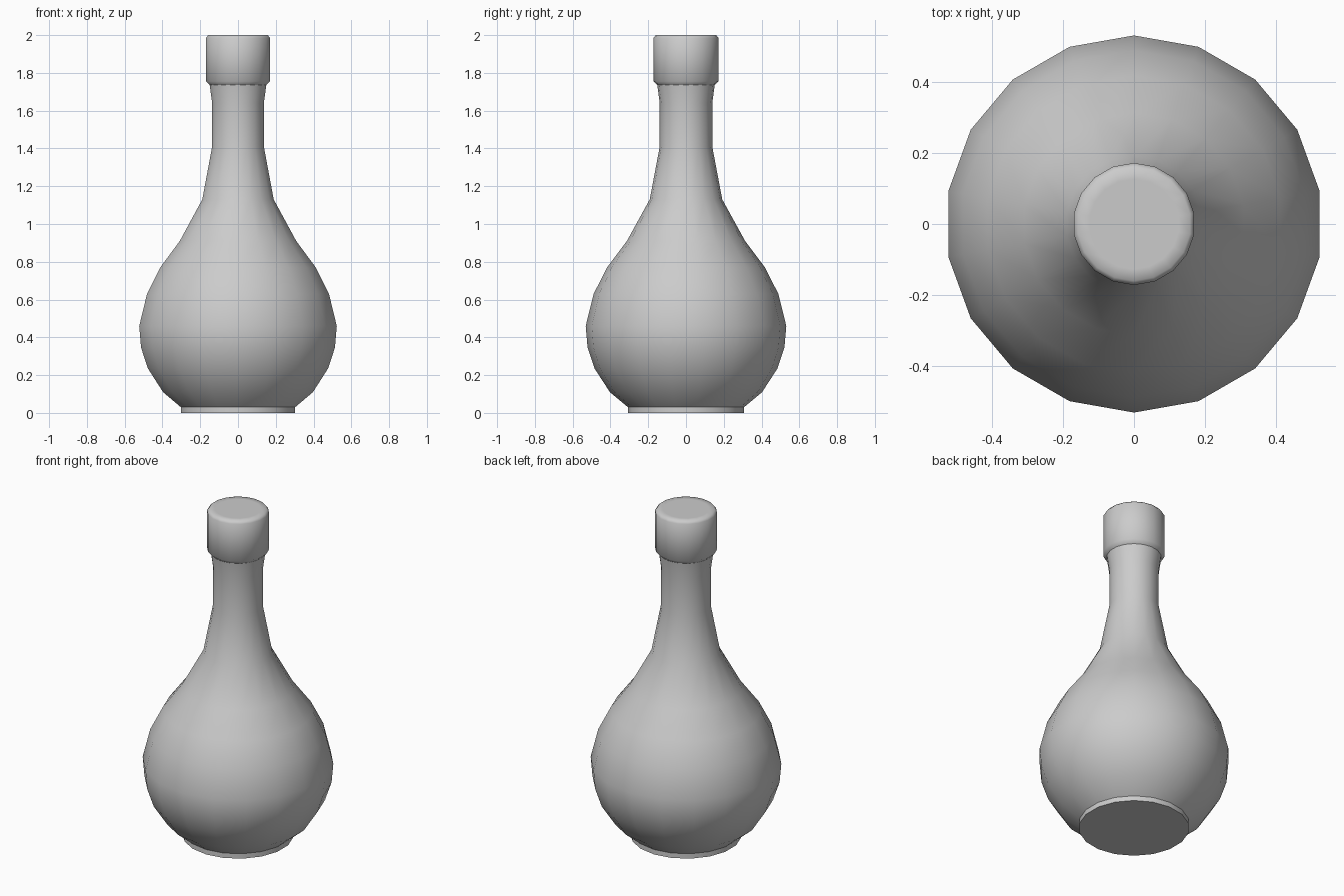
import bpy, bmesh, math

if "Cube" in bpy.data.objects:
    bpy.data.objects.remove(bpy.data.objects["Cube"])

SIDES = 18

glaze = bpy.data.materials.new("grey_glaze")
glaze.diffuse_color = (0.6, 0.6, 0.6, 1)
glaze.use_nodes = True
glaze.node_tree.nodes["Principled BSDF"].inputs["Base Color"].default_value = glaze.diffuse_color


def lathe(name, profile, cap_start=False, cap_end=False, angle=60):
    """Turn a (radius, height) profile around z, with a corner facing +y."""
    bm = bmesh.new()
    rings = []
    for r, z in profile:
        ring = []
        for i in range(SIDES):
            a = math.pi / 2 + math.tau * i / SIDES
            ring.append(bm.verts.new((r * math.cos(a), r * math.sin(a), z)))
        rings.append(ring)
    for low, high in zip(rings, rings[1:]):
        for i in range(SIDES):
            j = (i + 1) % SIDES
            bm.faces.new((low[i], low[j], high[j], high[i]))
    if cap_start:
        bm.faces.new(rings[0][::-1])
    if cap_end:
        bm.faces.new(rings[-1])
    mesh = bpy.data.meshes.new(name)
    bm.to_mesh(mesh)
    bm.free()
    mesh.materials.append(glaze)
    obj = bpy.data.objects.new(name, mesh)
    bpy.context.collection.objects.link(obj)
    bpy.ops.object.select_all(action='DESELECT')
    obj.select_set(True)
    bpy.context.view_layer.objects.active = obj
    bpy.ops.object.shade_smooth_by_angle(angle=math.radians(angle))
    return obj


# Low foot with a flat underside
lathe("foot", [(0.307, 0), (0.307, 0.03)], cap_start=True)

# Round belly tapering into the slim neck
lathe("body", [(0.307, 0.03), (0.403, 0.11), (0.484, 0.235), (0.521, 0.345),
               (0.531, 0.46), (0.489, 0.63), (0.418, 0.77), (0.313, 0.91),
               (0.192, 1.13), (0.139, 1.41), (0.139, 1.64), (0.152, 1.735)])

# Collar around the mouth, with a softened top edge
lathe("collar", [(0.152, 1.735), (0.172, 1.755), (0.172, 1.985),
                 (0.16, 2.0), (0.127, 2.0)])

# Flat plug closing the mouth
lathe("mouth_plug", [(0.127, 2.0)], cap_end=True)
